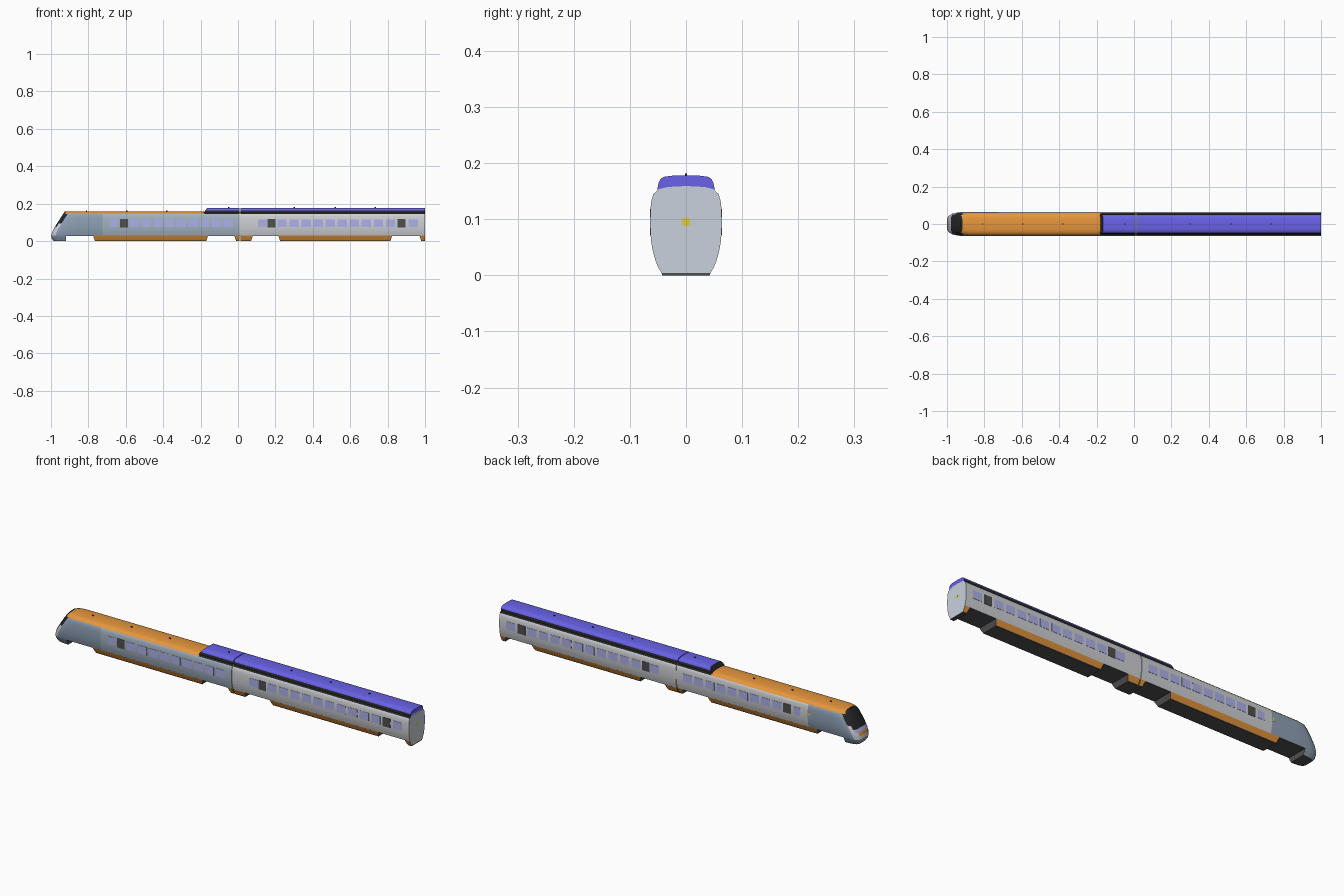
import bpy, bmesh, math

if "Cube" in bpy.data.objects:
    bpy.data.objects.remove(bpy.data.objects["Cube"])

# ---------- colours ----------
def lin(c):
    return c / 12.92 if c <= 0.04045 else ((c + 0.055) / 1.055) ** 2.4

COL = {"light grey": (.81, .815, .83), "cool grey": (.79, .82, .87), "slate": (.56, .63, .71),
       "pale slate": (.64, .70, .76), "orange": (.95, .62, .25), "violet blue": (.42, .39, .92),
       "black": (.15, .15, .15), "window violet": (.70, .71, .93), "dark grey": (.31, .31, .31),
       "yellow": (.88, .80, .25)}
NAMES = list(COL)
MATS = []
for n, c in COL.items():
    m = bpy.data.materials.new(n)
    m.diffuse_color = (*[lin(v) for v in c], 1)
    m.use_nodes = True
    m.node_tree.nodes["Principled BSDF"].inputs["Base Color"].default_value = m.diffuse_color
    MATS.append(m)

def finish(name, bm, rule, angle=35):
    """Make an object; rule(face centre, normal) returns a colour name."""
    bmesh.ops.remove_doubles(bm, verts=bm.verts, dist=1e-6)
    bmesh.ops.recalc_face_normals(bm, faces=bm.faces)
    bm.normal_update()
    used = []
    for f in bm.faces:
        c = rule(f.calc_center_median(), f.normal)
        if c not in used:
            used.append(c)
        f.material_index = used.index(c)
    me = bpy.data.meshes.new(name)
    bm.to_mesh(me)
    bm.free()
    for c in used:
        me.materials.append(MATS[NAMES.index(c)])
    ob = bpy.data.objects.new(name, me)
    bpy.context.collection.objects.link(ob)
    bpy.ops.object.select_all(action='DESELECT')
    ob.select_set(True)
    bpy.context.view_layer.objects.active = ob
    bpy.ops.object.shade_smooth_by_angle(angle=math.radians(angle))
    return ob

def mirror(half):
    """Half section (y, z) from the bottom edge up to the centre line -> full section."""
    return half + [(-y, z) for y, z in reversed(half) if y > 0]

def loft(name, rings, rule):
    """Skin closed rings and cap both ends with cross strips."""
    bm = bmesh.new()
    vs = [[bm.verts.new(p) for p in r] for r in rings]
    n = len(vs[0])
    for a, b in zip(vs, vs[1:]):
        for i in range(n):
            j = (i + 1) % n
            bm.faces.new((a[i], a[j], b[j], b[i]))
    for r in (vs[0], vs[-1]):
        for i in range(n // 2):
            q = list(dict.fromkeys([r[i], r[i + 1], r[n - 2 - i], r[n - 1 - i]]))
            if len(q) > 2:
                bm.faces.new(q)
    return finish(name, bm, rule)

def ring(sec, x):
    return [(x, y, z) for y, z in sec]

def boxes(name, items, color):
    """Several boxes (centre, size) in one object."""
    bm = bmesh.new()
    for c, s in items:
        r = bmesh.ops.create_cube(bm, size=1)
        for v in r["verts"]:
            v.co = [c[k] + v.co[k] * s[k] for k in range(3)]
    return finish(name, bm, lambda c, n: color)

# ---------- cross-sections ----------
BODY = mirror([(.055, .028), (.0595, .045), (.062, .06), (.0635, .076), (.064, .095), (.0632, .12),
               (.0615, .134), (.058, .145), (.049, .1535), (.035, .157), (.018, .1585), (0, .159)])
LOWER = mirror([(.042, 0), (.0435, .004), (.050, .015), (.0555, .029), (.03, .0295), (0, .03)])
FAIRING = mirror([(.0515, .149), (.0505, .157), (.049, .164), (.046, .171), (.040, .1755), (.025, .1775), (0, .178)])
GAP = (.0085, .0125)   # joint between the two cars

# ---------- nose shape ----------
FRONT = [(0, -.985), (.02, -1), (.04, -.997), (.065, -.986), (.1, -.964), (.16, -.925)]
NOSE = [(0, .55), (.009, .8), (.024, .93), (.05, 1)]

def front_x(z):
    for (z0, x0), (z1, x1) in zip(FRONT, FRONT[1:]):
        if z <= z1:
            return x0 + (x1 - x0) * (z - z0) / (z1 - z0)

def nose_rings(sec):
    return [[(front_x(z) + d, y * s, z) for y, z in sec] for d, s in NOSE]

# ---------- leading car with cab ----------
def cab_rule(c, n):
    d = c.x - front_x(c.z)
    if n.z < -.9:
        return "dark grey"
    if n.x > .9:
        return "cool grey"
    if c.z > .06 and (d < .012 or (d < .02 and .09 < c.z < .147)):
        return "black" if c.z > .076 else "window violet"
    if d < .003 and c.z > .045:
        return "orange"
    if c.z > .147:
        return "black" if c.x > -.18 else "orange"
    if d < .03:
        return "light grey"
    if c.x < -.725:
        return "slate"
    return "pale slate" if c.y < 0 else "light grey"

loft("cab_car_body", nose_rings(BODY) + [ring(BODY, x) for x in (-.86, -.725, -.18, GAP[0])], cab_rule)
loft("nose_lip", nose_rings(LOWER) + [ring(LOWER, -.92)],
     lambda c, n: "dark grey" if n.z < -.8 or n.x > .8 else "slate")

# ---------- second car ----------
def car_rule(c, n):
    if abs(n.x) > .8:
        return "cool grey"
    if n.z < -.9:
        return "dark grey"
    return "black" if c.z > .147 else "light grey"

loft("trailer_car_body", [ring(BODY, GAP[1]), ring(BODY, 1)], car_rule)
inner = [(y * .95, .092 + (z - .092) * .95) for y, z in BODY]
loft("gangway", [ring(inner, .004), ring(inner, .017)], lambda c, n: "light grey")

# ---------- raised roof fairings ----------
def fairing_rule(c, n):
    if c.x < -.15 and n.x < -.3:
        return "black"
    if abs(n.x) > .8:
        return "violet blue"
    return "black" if c.z < .164 else "violet blue"

slanted = [(-.185 + (z - .149) * .7, y, z) for y, z in FAIRING]
loft("cab_car_fairing", [slanted, ring(FAIRING, GAP[0])], fairing_rule)
loft("trailer_fairing", [ring(FAIRING, GAP[1]), ring(FAIRING, 1)], fairing_rule)

# ---------- lower skirts ----------
def skirt_rule(c, n):
    if c.z < .004 or n.z < -.8:
        return "dark grey"
    if c.x > .995 and n.x > .8:
        return "cool grey"
    return "dark grey" if abs(n.x) > .6 else "orange"

for i, (a, b) in enumerate([(-.775, -.16), (-.02, GAP[0]), (GAP[1], .08), (.215, .825), (.97, 1)]):
    def end(x, s):
        t = 0 if x in (1, *GAP) else .01
        return [(x + s * t * (.03 - z) / .03, y, z) for y, z in LOWER]
    loft(f"skirt_{i + 1}", [end(a, 1), end(b, -1)], skirt_rule)

# ---------- side windows and door glass ----------
cab_win = [(-.664, .036)] + [(-.553 + .0625 * i, .05) for i in range(9)]
car_win = [(.131, .05)] + [(.235 + .0645 * i, .05) for i in range(10)] + [(.937, .05)]

def plates(name, spots, z, h, color, sides=(-1, 1)):
    boxes(name, [((x, s * .0638, z), (w, .0016, h)) for x, w in spots for s in sides], color)

plates("cab_car_windows", cab_win, .095, .04, "window violet")
plates("trailer_windows", car_win, .095, .04, "window violet")
plates("door_windows", [(-.61, .042), (.18, .042), (.875, .042)], .095, .046, "dark grey")
plates("cab_side_marker", [(-.735, .008)], .1, .018, "yellow", (1,))

# ---------- end door, lamp, roof aerials ----------
boxes("end_door", [((.9995, 0, .085), (.0014, .044, .09))], "cool grey")
bm = bmesh.new()
bmesh.ops.create_cone(bm, cap_ends=True, segments=16, radius1=.008, radius2=.008, depth=.001)
for v in bm.verts:
    v.co = (1.0 + v.co.z, v.co.x, .095 + v.co.y)
finish("end_lamp", bm, lambda c, n: "yellow")
boxes("roof_aerials", [((x, 0, .16), (.008, .003, .006)) for x in (-.81, -.595, -.38)] +
      [((x, 0, .179), (.008, .003, .005)) for x in (-.05, .3, .52, .735)], "black")
